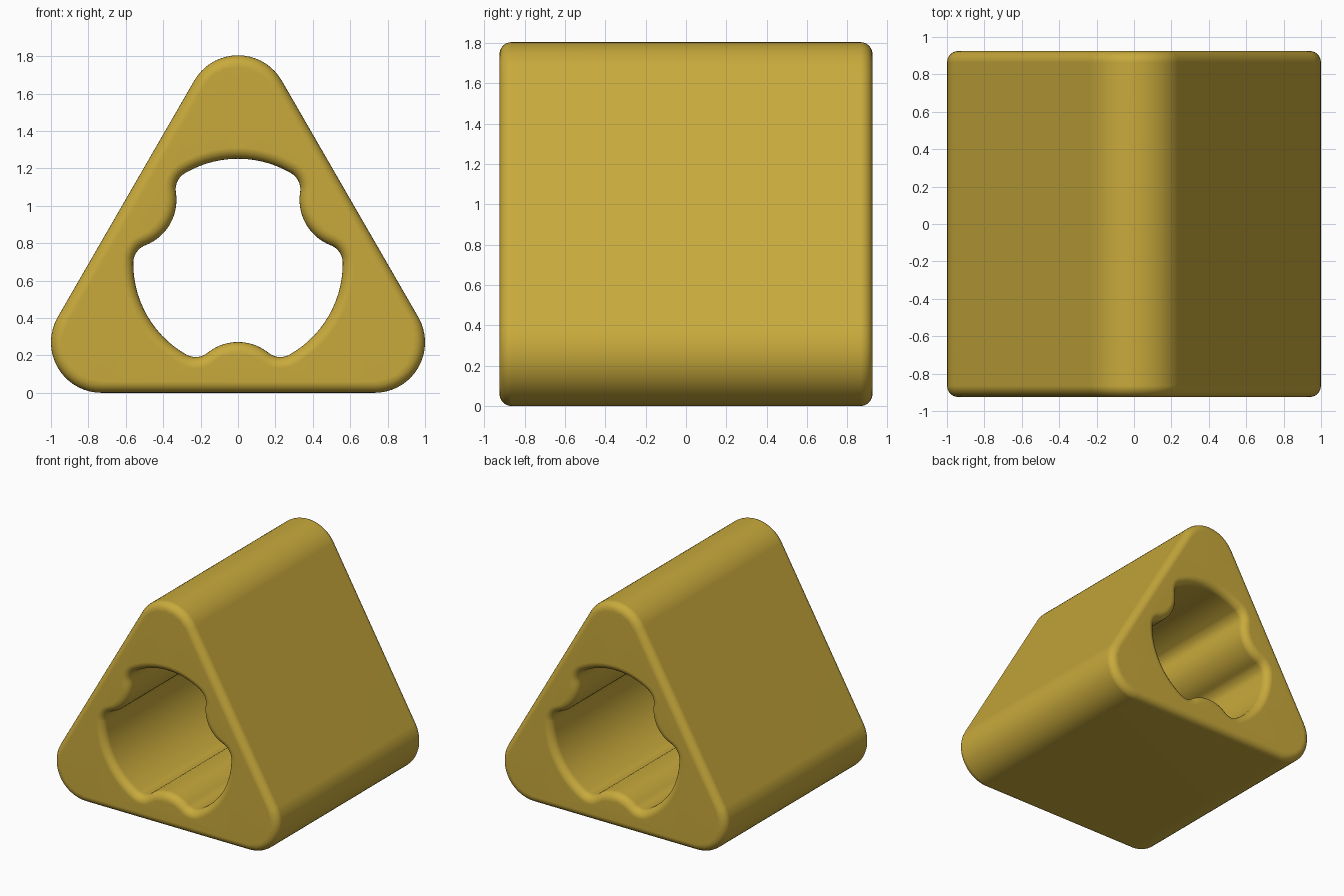
import bpy
import bmesh
from math import pi, sin, cos, acos, atan2, radians, sqrt

cube = bpy.data.objects.get("Cube")
if cube:
    bpy.data.objects.remove(cube, do_unlink=True)

# Main dimensions
CORNER_R = 0.27                          # outer corner radius
CORNER_DIST = 1.46 / sqrt(3)             # centre to corner arc centre
CENTRE_Z = CORNER_R + CORNER_DIST / 2
HALF_DEPTH = 0.925
EDGE_R = 0.06                            # rounding of front and back rims
BORE_R, LOBE_R = 0.56, 0.10              # bore and its small lobe fillets
RIB_R, RIB_DIST = 0.26, 0.68             # inward ribs of the bore
THIRDS = [radians(90 + 120 * k) for k in range(3)]


def arc(dist, direction, radius, start, end, steps, last=True):
    """Arc around a point given in polar form, angles relative to direction."""
    cx, cz = dist * cos(direction), dist * sin(direction)
    pts = []
    for i in range(steps + last):
        a = start + (end - start) * i / steps
        pts.append((cx + radius * cos(a), cz + radius * sin(a)))
    return pts


def outer_outline(inset):
    pts = []
    for t in THIRDS:
        pts += arc(CORNER_DIST, t, CORNER_R - inset, t - pi / 3, t + pi / 3, 18)
    return pts


def bore_outline(grow):
    lobe_dist = BORE_R - LOBE_R
    reach = RIB_R + LOBE_R
    b = acos((RIB_DIST**2 + lobe_dist**2 - reach**2) / (2 * RIB_DIST * lobe_dist))
    g = atan2(lobe_dist * sin(b), RIB_DIST - lobe_dist * cos(b))
    pts = []
    for t in THIRDS:
        rib, nxt = t - pi / 3, t + pi / 3
        pts += arc(RIB_DIST, rib, RIB_R - grow, rib + pi + g, rib + pi - g, 14, False)
        pts += arc(lobe_dist, rib + b, LOBE_R + grow, rib - g, rib + b, 10, False)
        pts += arc(0, 0, BORE_R + grow, rib + b, nxt - b, 14, False)
        pts += arc(lobe_dist, nxt - b, LOBE_R + grow, nxt - b, nxt + g, 10, False)
    return pts


def add_wall(bm, outline):
    """Sweep an outline front to back with quarter-round rims; return rim edges."""
    steps = 6
    angles = [pi / 2 * i / steps for i in range(steps + 1)]
    stations = [(-1, a) for a in reversed(angles)] + [(1, a) for a in angles]
    rings = []
    for side, a in stations:
        y = side * (HALF_DEPTH - EDGE_R + EDGE_R * sin(a))
        rings.append([bm.verts.new((x, y, z + CENTRE_Z))
                      for x, z in outline(EDGE_R * (1 - cos(a)))])
    n = len(rings[0])
    for r0, r1 in zip(rings, rings[1:]):
        for i in range(n):
            j = (i + 1) % n
            bm.faces.new((r0[i], r0[j], r1[j], r1[i]))
    return [[bm.edges.get((r[i], r[(i + 1) % n])) for i in range(n)]
            for r in (rings[0], rings[-1])]


# Triangular block with a three-lobed through bore
bm = bmesh.new()
outer_rims = add_wall(bm, outer_outline)
bore_rims = add_wall(bm, bore_outline)
for outer, bore in zip(outer_rims, bore_rims):
    bmesh.ops.triangle_fill(bm, edges=outer + bore, use_beauty=True)
bmesh.ops.recalc_face_normals(bm, faces=bm.faces)
mesh = bpy.data.meshes.new("triangular_block")
bm.to_mesh(mesh)
bm.free()
block = bpy.data.objects.new("triangular_block", mesh)
bpy.context.collection.objects.link(block)

# Smooth shading that keeps the large faces flat
bpy.context.view_layer.objects.active = block
block.select_set(True)
bpy.ops.object.shade_smooth_by_angle(angle=radians(35))
block.modifiers.new("flat_faces", "WEIGHTED_NORMAL").keep_sharp = True

# Mustard yellow material
mat = bpy.data.materials.new("mustard")
mat.use_nodes = True
colour = (0.58, 0.40, 0.045, 1)
mat.diffuse_color = colour
mat.node_tree.nodes["Principled BSDF"].inputs["Base Color"].default_value = colour
mesh.materials.append(mat)
